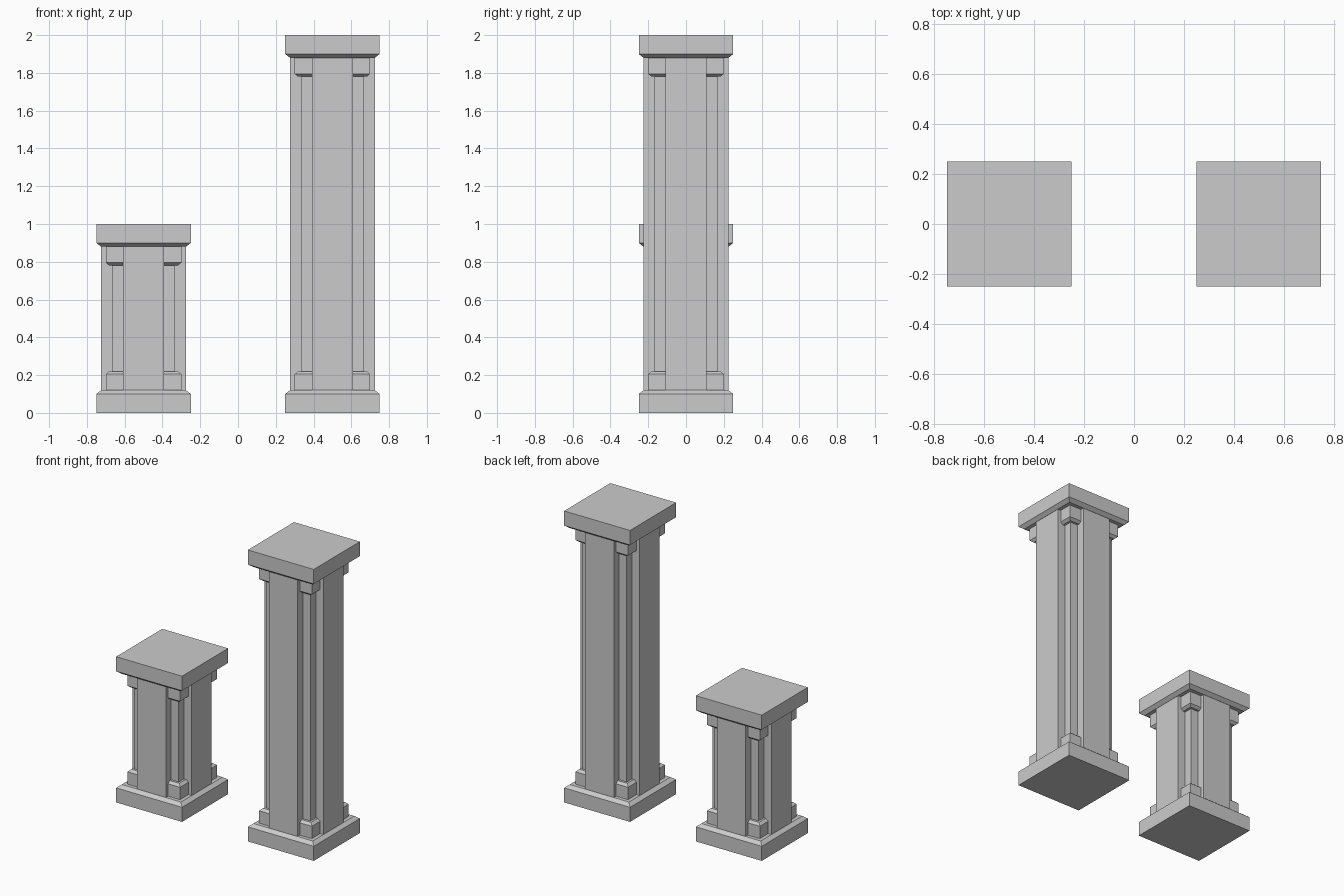
import bpy

if "Cube" in bpy.data.objects:
    bpy.data.objects.remove(bpy.data.objects["Cube"])


def loft(name, rings, x):
    """Skin a stack of equal-sized rings and cap both ends."""
    n = len(rings[0])
    verts = [p for ring in rings for p in ring]
    faces = [[i * n + j, i * n + (j + 1) % n, (i + 1) * n + (j + 1) % n, (i + 1) * n + j]
             for i in range(len(rings) - 1) for j in range(n)]
    faces.append(list(range(n))[::-1])
    faces.append(list(range(len(verts) - n, len(verts))))
    mesh = bpy.data.meshes.new(name)
    mesh.from_pydata(verts, [], faces)
    obj = bpy.data.objects.new(name, mesh)
    obj.location.x = x
    bpy.context.collection.objects.link(obj)
    return obj


def spin(quarter, z):
    """Repeat a quarter outline four times around the z axis."""
    ring = []
    for _ in range(4):
        ring += [(px, py, z) for px, py in quarter]
        quarter = [(-py, px) for px, py in quarter]
    return ring


def square(half, z):
    return spin([(half, half)], z)


def cross(corner, z, arm=0.109, reach=0.224):
    # broad panel on each side, square pilaster in each corner
    return spin([(reach, -arm), (reach, arm), (corner, arm),
                 (corner, corner), (arm, corner)], z)


def pillar(label, x, h):
    # plinth and cap slabs with a chamfer towards the shaft
    loft(label + "_plinth", [square(0.25, 0), square(0.25, 0.1), square(0.225, 0.12)], x)
    loft(label + "_cap", [square(0.225, h - 0.12), square(0.25, h - 0.1), square(0.25, h)], x)
    # shaft with chamfered corner blocks at foot and head
    foot = [(0.2, 0.12), (0.2, 0.205), (0.182, 0.22), (0.167, 0.22)]
    head = [(c, h - z) for c, z in reversed(foot)]
    loft(label + "_shaft", [cross(c, z) for c, z in foot + head], x)


pillar("short_pillar", -0.5, 1.0)
pillar("tall_pillar", 0.5, 2.0)
